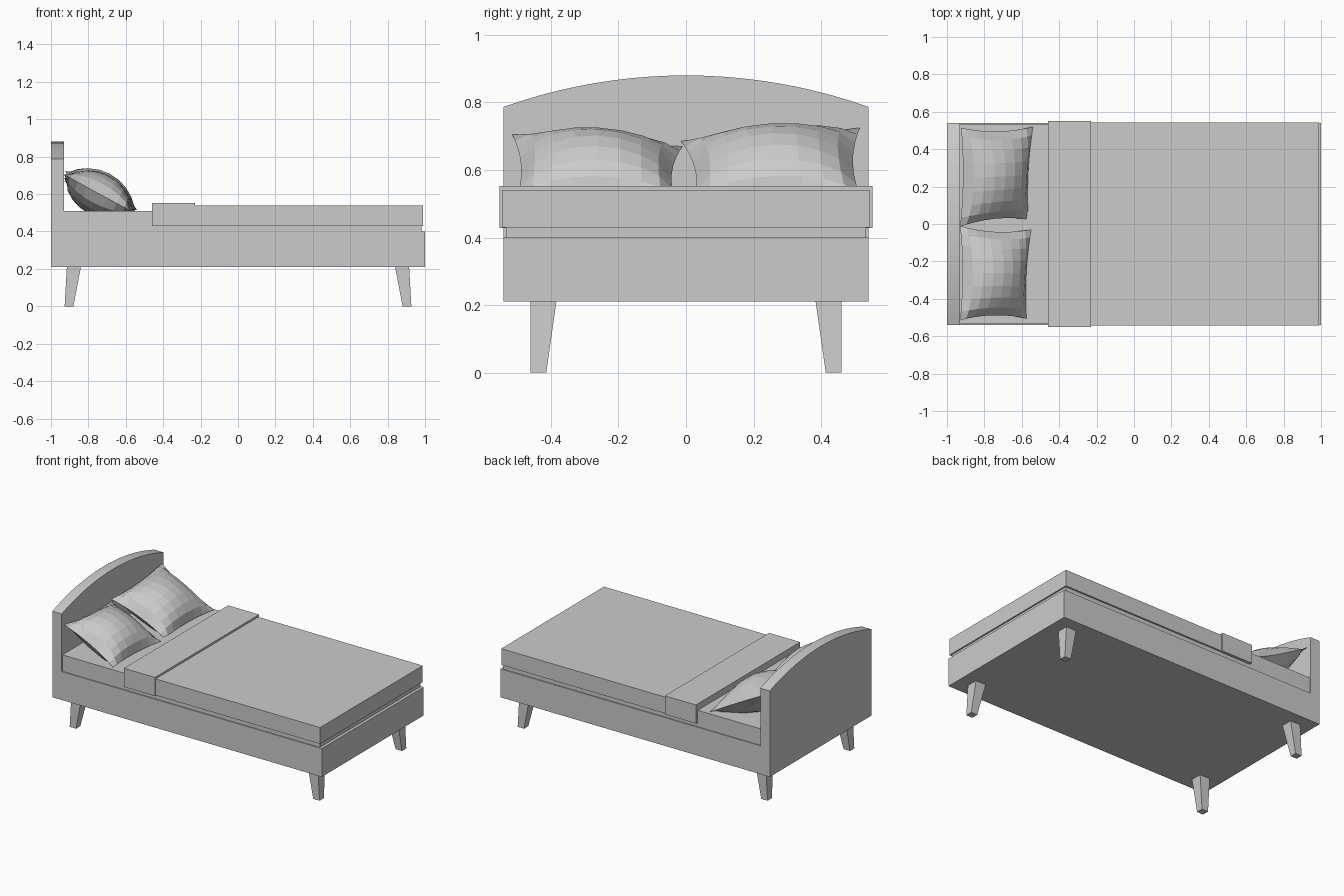
import bpy, bmesh, math
from mathutils import Vector

if "Cube" in bpy.data.objects:
    bpy.data.objects.remove(bpy.data.objects["Cube"])


def make_object(name, bm):
    bmesh.ops.remove_doubles(bm, verts=bm.verts, dist=1e-5)
    bmesh.ops.recalc_face_normals(bm, faces=bm.faces)
    mesh = bpy.data.meshes.new(name)
    bm.to_mesh(mesh)
    bm.free()
    ob = bpy.data.objects.new(name, mesh)
    bpy.context.collection.objects.link(ob)
    return ob


def loft(name, bottom, top):
    """Closed solid between two matching outlines."""
    bm = bmesh.new()
    a = [bm.verts.new(p) for p in bottom]
    b = [bm.verts.new(p) for p in top]
    bm.faces.new(a)
    bm.faces.new(b)
    for i in range(len(a)):
        j = (i + 1) % len(a)
        bm.faces.new((a[i], a[j], b[j], b[i]))
    return make_object(name, bm)


def rect(x0, x1, y0, y1, z):
    return [(x0, y0, z), (x1, y0, z), (x1, y1, z), (x0, y1, z)]


def box(name, x0, x1, half_y, z0, z1):
    return loft(name, rect(x0, x1, -half_y, half_y, z0), rect(x0, x1, -half_y, half_y, z1))


def pillow(name, corners, thickness=0.115, n=8, pinch=0.09):
    """Puffed cushion; corners: head low-y, head high-y, foot high-y, foot low-y."""
    c = [Vector(p) for p in corners]
    mid = sum(c, Vector()) / 4
    normal = (c[2] - c[0]).cross(c[1] - c[3]).normalized()
    if normal.z < 0:
        normal = -normal
    bm = bmesh.new()
    for side in (1, -1):
        grid = []
        for i in range(n + 1):
            row = []
            for j in range(n + 1):
                u = math.sin((2 * i / n - 1) * math.pi / 2) * 0.4 + (2 * i / n - 1) * 0.6
                v = math.sin((2 * j / n - 1) * math.pi / 2) * 0.4 + (2 * j / n - 1) * 0.6
                # edges draw in between the corners
                s = (u * (1 - pinch * 0.8 * (1 - v * v)) + 1) / 2
                t = (v * (1 - pinch * (1 - u * u)) + 1) / 2
                p = c[0].lerp(c[1], t).lerp(c[3].lerp(c[2], t), s)
                h = thickness * max(0, (1 - u * u) * (1 - v * v)) ** 0.65
                p = p + normal * h * side
                p.x = max(p.x, -0.932)
                row.append(bm.verts.new(p))
            grid.append(row)
        for i in range(n):
            for j in range(n):
                bm.faces.new((grid[i][j], grid[i + 1][j], grid[i + 1][j + 1], grid[i][j + 1]))
    return make_object(name, bm)


# Base, mattress and bedding
box("bed_frame", -0.93, 1.0, 0.54, 0.21, 0.40)
box("mattress", -0.93, 0.98, 0.533, 0.40, 0.51)
box("blanket", -0.45, 0.99, 0.544, 0.43, 0.54)
box("blanket_fold", -0.46, -0.23, 0.552, 0.428, 0.553)

# Headboard with an arched top
HALF, EDGE, RISE, SEG = 0.54, 0.787, 0.093, 20
radius = (HALF ** 2 + RISE ** 2) / (2 * RISE)
outline = [(-HALF, 0.21), (HALF, 0.21)]
for k in range(SEG + 1):
    y = HALF - 2 * HALF * k / SEG
    outline.append((y, EDGE + RISE - radius + math.sqrt(radius ** 2 - y * y)))
loft("headboard", [(-1.0, y, z) for y, z in outline], [(-0.93, y, z) for y, z in outline])

# Four tapered legs, mirrored to each corner
for sx, xn in ((-1, "head"), (1, "foot")):
    for sy, yn in ((-1, "front"), (1, "back")):
        loft(f"leg_{xn}_{yn}",
             rect(sx * 0.88, sx * 0.927, sy * 0.414, sy * 0.46, 0.0),
             rect(sx * 0.84, sx * 0.915, sy * 0.384, sy * 0.46, 0.21))

# Two pillows leaning on the headboard
pillow("pillow_front", [(-0.93, -0.515, 0.705), (-0.93, -0.01, 0.67),
                        (-0.55, -0.03, 0.51), (-0.575, -0.505, 0.51)])
pillow("pillow_back", [(-0.93, -0.015, 0.685), (-0.925, 0.515, 0.725),
                       (-0.54, 0.52, 0.515), (-0.565, 0.025, 0.505)])
